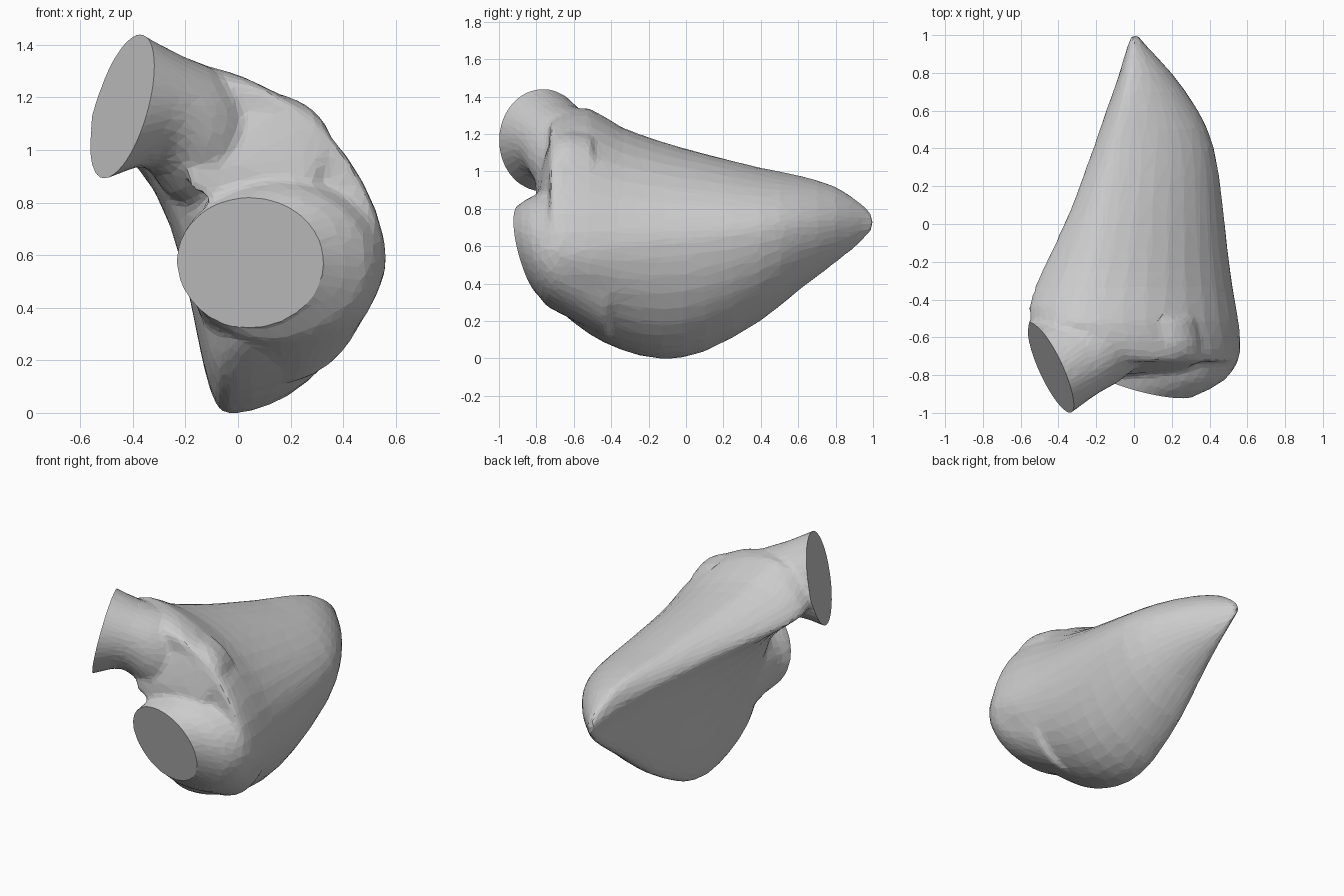
import bpy, bmesh
from math import sin, cos, pi

if "Cube" in bpy.data.objects:
    bpy.data.objects.remove(bpy.data.objects["Cube"])


def catmull(rows, steps):
    """Smoothly interpolate parameter rows."""
    out = []
    for i in range(len(rows) - 1):
        a, b, c, d = rows[max(i - 1, 0)], rows[i], rows[i + 1], rows[min(i + 2, len(rows) - 1)]
        for s in range(steps):
            t = s / steps
            out.append([0.5 * (2 * q + (r - p) * t + (2 * p - 5 * q + 4 * r - u) * t * t
                               + (3 * q - p - 3 * r + u) * t ** 3)
                        for p, q, r, u in zip(a, b, c, d)])
    out.append(list(rows[-1]))
    return out


def loft(name, rings):
    """Skin closed rings and cap both ends."""
    bm = bmesh.new()
    vr = [[bm.verts.new(p) for p in ring] for ring in rings]
    n = len(vr[0])
    for r0, r1 in zip(vr, vr[1:]):
        for i in range(n):
            j = (i + 1) % n
            bm.faces.new((r0[i], r0[j], r1[j], r1[i]))
    bm.faces.new(vr[0])
    bm.faces.new(vr[-1])
    bmesh.ops.recalc_face_normals(bm, faces=bm.faces[:])
    me = bpy.data.meshes.new(name)
    bm.to_mesh(me)
    bm.free()
    ob = bpy.data.objects.new(name, me)
    bpy.context.collection.objects.link(ob)
    return ob


def arc(p, c, q, n, e):
    """Superelliptic quarter from p to q bulging toward corner c."""
    pts = []
    for i in range(n):
        t = i / n * pi / 2
        u, v = cos(t) ** (2 / e), sin(t) ** (2 / e)
        ox, oz = p[0] + q[0] - c[0], p[1] + q[1] - c[1]
        pts.append((ox + (p[0] - ox) * u + (q[0] - ox) * v,
                    oz + (p[1] - oz) * u + (q[1] - oz) * v))
    return pts


def body_ring(row):
    y, xl, zl, xt, zt, xr, zr, xb, zb = row
    L, T, R, B = (xl, zl), (xt, zt), (xr, zr), (xb, zb)
    pts = arc(L, (xl, zt), T, 5, 1.6) + arc(T, (xr, zt), R, 10, 1.75)
    pts += arc(R, (xr, zb), B, 10, 1.9)
    # wall from the bottom up to the ridge, more hollow toward the front
    w, h = xb - xl, zl - zb
    f = min(max((.2 - y) / .6, 0), 1)
    c1 = (xb - .33 * w, zb)
    c2 = (xl + (.52 + .36 * f) * w, zb + (.72 + .13 * f) * h)
    for i in range(10):
        t = i / 10
        s = 1 - t
        pts.append(tuple(s ** 3 * B[k] + 3 * s * s * t * c1[k] + 3 * s * t * t * c2[k] + t ** 3 * L[k]
                         for k in (0, 1)))
    return [(x, y, z) for x, z in pts]


N = 36
ANG = [2 * pi * i / N for i in range(N)]


def inlet_ring(row, s=1, d=(0, 0, 0)):
    x, y, z, rx, rz, a, b = row
    return [(x + s * rx * cos(t) + d[0], y + s * (a * rz * sin(t) + b * rx * cos(t)) + d[1],
             z + s * rz * sin(t) + d[2]) for t in ANG]


def outlet_ring(row, s=1, d=(0, 0, 0)):
    x, y, z, ry, rz = row
    return [(x + s * (.25 * rz * sin(t) - .43 * ry * cos(t)) + d[0], y + s * ry * cos(t) + d[1],
             z + s * rz * sin(t) + d[2]) for t in ANG]


# main chamber: y, ridge x z, crest x z, right x z, bottom x z
body = loft("chamber", [body_ring(r) for r in catmull([
    (1.005, -.015, .72, 0, .755, .02, .72, .003, .69),
    (.95, -.035, .74, -.01, .82, .06, .73, .02, .63),
    (.8, -.08, .80, -.03, .92, .20, .72, .02, .51),
    (.6, -.15, .86, -.06, .98, .34, .70, .0, .36),
    (.4, -.22, .90, -.10, 1.02, .425, .68, -.02, .20),
    (.1, -.33, .96, -.15, 1.095, .47, .64, -.04, .035),
    (-.13, -.435, 1.0, -.20, 1.16, .495, .62, -.04, -.005),
    (-.35, -.535, 1.05, -.25, 1.24, .525, .60, -.03, .045),
    (-.52, -.555, 1.10, -.28, 1.34, .555, .58, -.02, .13),
    (-.66, -.38, 1.12, -.14, 1.31, .565, .58, 0, .24),
    (-.73, -.25, 1.05, -.02, 1.25, .55, .58, .04, .32),
], 2)])

# round front opening: centre x y z, radii x z, plane slopes in z and x
inlet_end = (.045, -.83, .575, .28, .245, -.25, -.25)
inlet = loft("front_opening", [inlet_ring(r) for r in catmull([
    (.17, -.42, .54, .33, .43, 0, 0),
    (.17, -.55, .56, .36, .385, 0, 0),
    (.175, -.69, .575, .382, .325, 0, 0),
    (.13, -.78, .575, .362, .295, -.12, -.10),
    inlet_end,
    (.0, -.89, .57, .235, .21, -.25, -.25)], 2)])

# sloping wall above the front opening
wall = loft("front_wall", [inlet_ring(r) for r in catmull([
    (.08, -.50, 1.0, .25, .2, 0, 0),
    (.10, -.70, 1.0, .26, .2, 0, 0),
    (.03, -.79, .87, .24, .07, 0, .08)], 3)])

# side outlet tube: centre x y z, radii y z
outlet_end = (-.44, -.765, 1.165, .235, .275)
outlet = loft("outlet_tube", [outlet_ring(r) for r in catmull([
    (.06, -.50, .95, .13, .14),
    (-.14, -.585, 1.04, .22, .25),
    (-.29, -.685, 1.15, .215, .215),
    outlet_end,
    (-.53, -.80, 1.18, .255, .31)], 3)])

bpy.context.view_layer.objects.active = body


def apply(kind, **props):
    m = body.modifiers.new("step", kind)
    for k, v in props.items():
        setattr(m, k, v)
    bpy.ops.object.modifier_apply(modifier=m.name)


def boolean(other, op):
    apply('BOOLEAN', operation=op, solver='EXACT', object=other)
    bpy.data.objects.remove(other)


# fuse the parts and soften the joints
for part in (inlet, wall, outlet):
    boolean(part, 'UNION')
apply('REMESH', mode='VOXEL', voxel_size=.018)
apply('SMOOTH', factor=.5, iterations=10)
apply('DECIMATE', ratio=.07)

# cut both openings to clean flat discs
boolean(loft("front_cutter", [inlet_ring(inlet_end, 1.15),
                              inlet_ring(inlet_end, 1.15, (-.07, -.3, -.08))]), 'DIFFERENCE')
boolean(loft("outlet_cutter", [outlet_ring(outlet_end, 1.3),
                               outlet_ring(outlet_end, 1.3, (-.36, -.16, .09))]), 'DIFFERENCE')
for p in body.data.polygons:
    p.use_smooth = False
